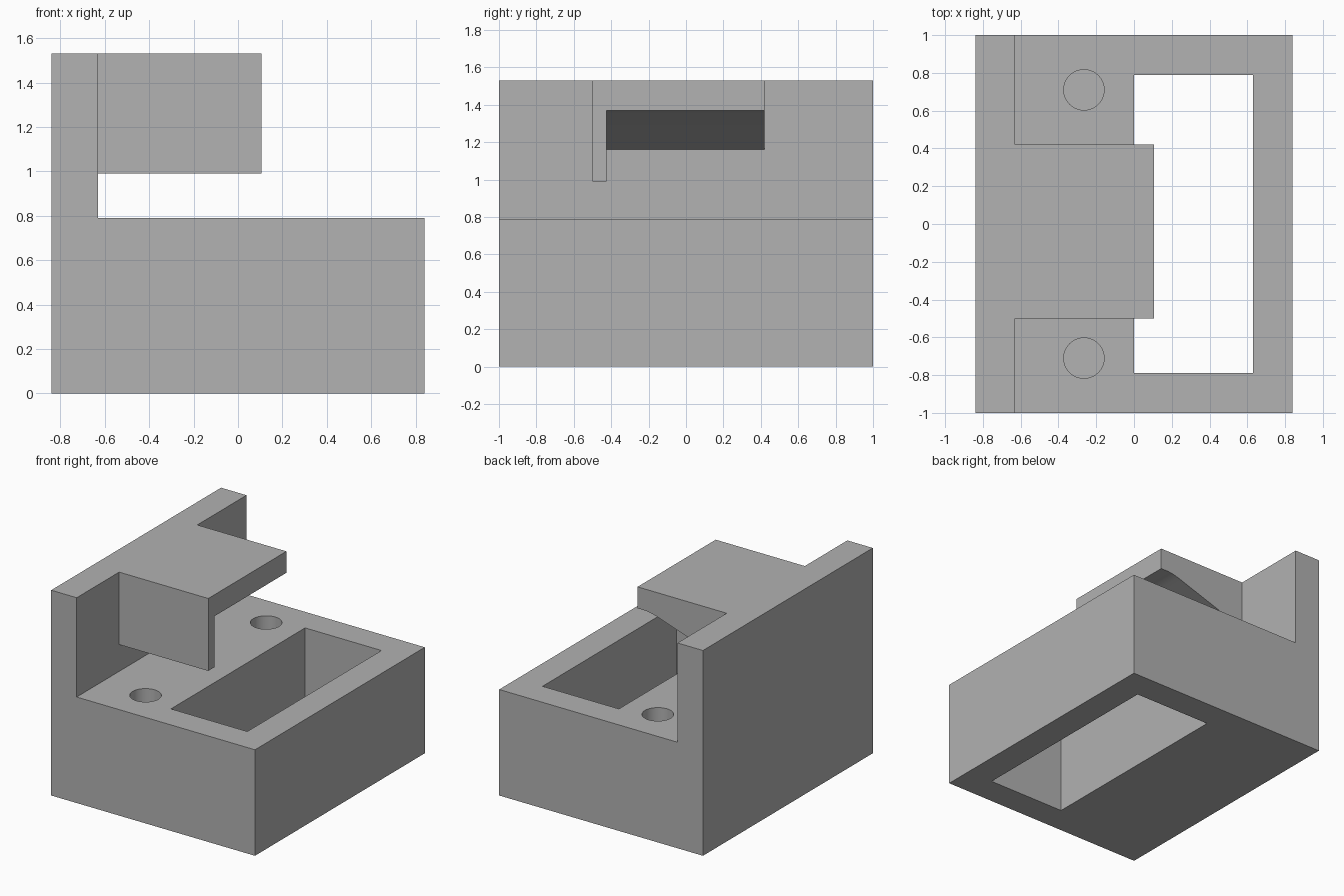
import bpy, bmesh, math

cube = bpy.data.objects.get("Cube")
if cube:
    bpy.data.objects.remove(cube, do_unlink=True)

GREY = (0.445, 0.445, 0.445, 1)
grey = bpy.data.materials.new("plain grey")
grey.use_nodes = True
grey.diffuse_color = GREY
grey.node_tree.nodes["Principled BSDF"].inputs["Base Color"].default_value = GREY


def add_object(name, bm):
    bmesh.ops.recalc_face_normals(bm, faces=bm.faces)
    mesh = bpy.data.meshes.new(name)
    bm.to_mesh(mesh)
    bm.free()
    mesh.materials.append(grey)
    obj = bpy.data.objects.new(name, mesh)
    bpy.context.collection.objects.link(obj)
    return obj


def prism(name, profile, y0, y1):
    """Extrude an (x, z) profile along y."""
    bm = bmesh.new()
    face = bm.faces.new([bm.verts.new((x, y0, z)) for x, z in profile])
    made = bmesh.ops.extrude_face_region(bm, geom=[face])["geom"]
    moved = [v for v in made if isinstance(v, bmesh.types.BMVert)]
    bmesh.ops.translate(bm, verts=moved, vec=(0, y1 - y0, 0))
    return add_object(name, bm)


def rectangle(x0, x1, z0, z1):
    return [(x0, z0), (x1, z0), (x1, z1), (x0, z1)]


def cylinder(name, x, y, radius, z0, z1):
    bm = bmesh.new()
    bmesh.ops.create_cone(bm, cap_ends=True, segments=48, radius1=radius,
                          radius2=radius, depth=z1 - z0)
    bmesh.ops.translate(bm, verts=bm.verts, vec=(x, y, (z0 + z1) / 2))
    return add_object(name, bm)


def activate(obj):
    bpy.ops.object.select_all(action="DESELECT")
    obj.select_set(True)
    bpy.context.view_layer.objects.active = obj


def cut(obj, cutter):
    cutter.hide_render = True
    mod = obj.modifiers.new("cut", "BOOLEAN")
    mod.operation = "DIFFERENCE"
    mod.solver = "EXACT"
    mod.object = cutter
    activate(obj)
    bpy.ops.object.modifier_apply(modifier=mod.name)
    bpy.data.objects.remove(cutter, do_unlink=True)


BACK, WALL, TIP, SIDE = -0.84, -0.63, 0.105, 0.84
DECK, TOP = 0.79, 1.53

# Base block with its upright wall
body = prism("base_and_wall", [(BACK, 0), (SIDE, 0), (SIDE, DECK),
                               (WALL, DECK), (WALL, TOP), (BACK, TOP)], -1, 1)

# Rectangular slot right through the base
cut(body, prism("slot_cutter", rectangle(0, 0.63, -0.1, 0.9), -0.79, 0.79))

# Blind screw holes in the deck
for y in (-0.71, 0.71):
    cut(body, cylinder("hole_cutter", -0.265, y, 0.107, 0.35, 0.9))

# Overhanging hood: top plate with a thin front flange, sloped underneath
hood = prism("hood", rectangle(WALL, TIP, 0.99, TOP), -0.5, 0.42)
underside = [(WALL - 0.1, 0.9), (TIP + 0.1, 0.9), (TIP + 0.1, 1.37),
             (0.04, 1.37), (0, 1.365), (-0.05, 1.352),
             (WALL, 1.16), (WALL - 0.1, 1.127)]
cut(hood, prism("underside_cutter", underside, -0.425, 0.6))

for obj in (body, hood):
    activate(obj)
    bpy.ops.object.shade_smooth_by_angle(angle=math.radians(30))
